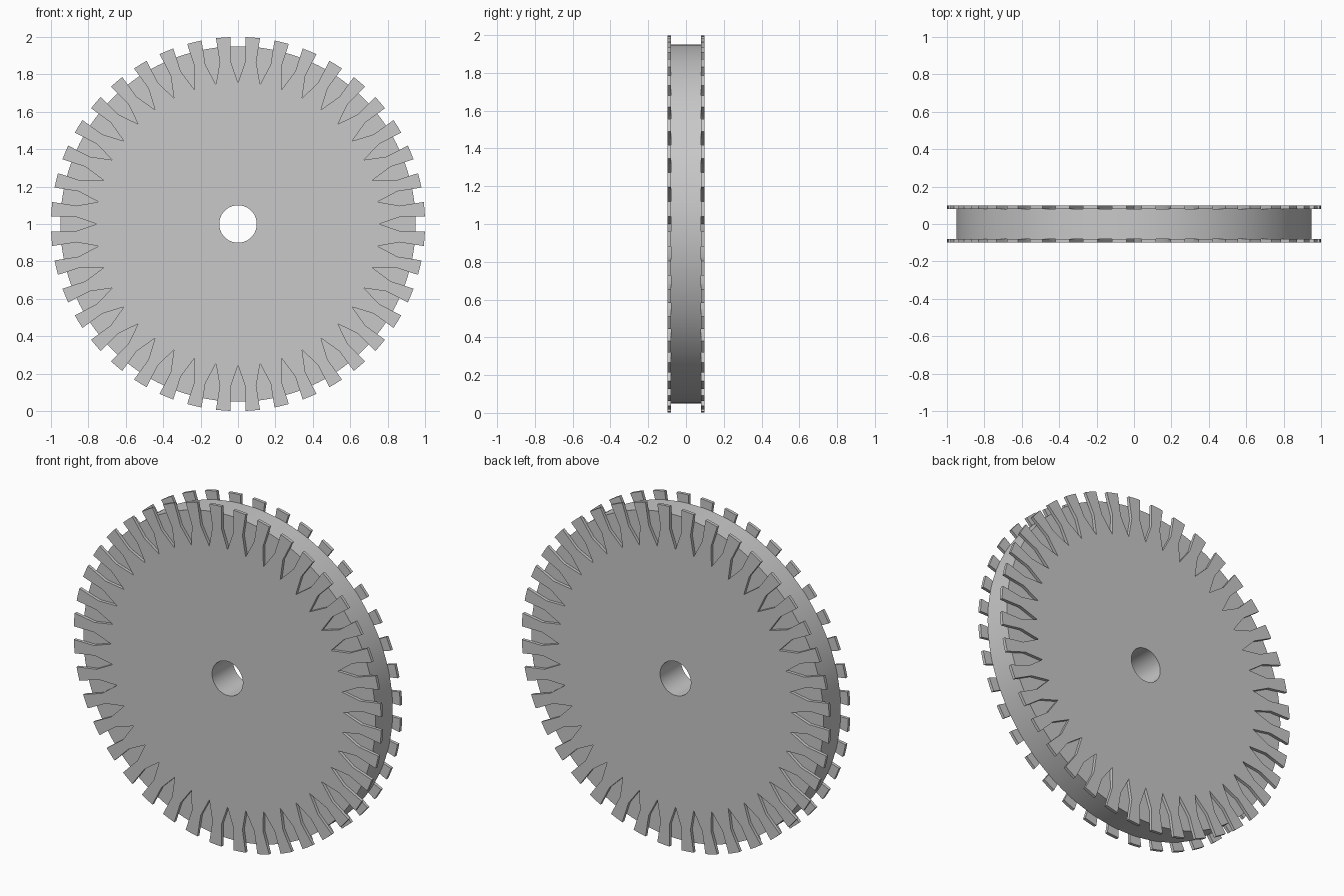
import bpy, bmesh
from math import sin, cos, asin, radians, tau

cube = bpy.data.objects.get("Cube")
if cube:
    bpy.data.objects.remove(cube, do_unlink=True)

TEETH = 40
STEP = tau / TEETH
R_BORE, R_TIP, R_BEND, R_RIM, R_TOOTH = 0.1, 0.755, 0.87, 0.95, 1.0
SLOT_HALF = 0.039            # half width of a slot
Y_FACE, Y_FLOOR = 0.098, 0.08  # outer face and slot floor, on each side

# One plain grey metal
metal = bpy.data.materials.new("grey metal")
metal.use_nodes = True
grey = (0.58, 0.58, 0.58, 1)
metal.diffuse_color = grey
metal.node_tree.nodes["Principled BSDF"].inputs["Base Color"].default_value = grey

bm = bmesh.new()


def face(points):
    bm.faces.new([bm.verts.new(p) for p in points])


def at(polar, y):
    """Place (radius, angle from the top) points in the plane y."""
    return [(r * sin(t), y, 1 + r * cos(t)) for r, t in polar]


def strip(path, y0, y1):
    """Wall along a path of polar points, from y0 to y1."""
    for a, b in zip(path, path[1:]):
        face(at([a, b], y0) + at([b, a], y1))


def slot_side(centre, sign):
    """Slot edge from its pointed tip out to the rim."""
    edge = [(r, centre + sign * asin(SLOT_HALF / r)) for r in (R_BEND, R_RIM)]
    return [(R_TIP, centre)] + edge


for i in range(TEETH):
    start, mid, end = i * STEP, (i + 0.5) * STEP, (i + 1) * STEP
    left, right = slot_side(start, 1), slot_side(end, -1)
    spread = asin(SLOT_HALF / R_TOOTH)
    tooth_top = [(R_TOOTH, start + spread), (R_TOOTH, mid), (R_TOOTH, end - spread)]
    bore = [(R_BORE, start + k * STEP / 4) for k in range(5)]

    # Rim and bore, running through the full thickness
    rim = [(R_RIM, start), left[-1], (R_RIM, mid), right[-1], (R_RIM, end)]
    strip(rim, -Y_FLOOR, Y_FLOOR)
    strip(bore, -Y_FACE, Y_FACE)

    for side in (-1, 1):
        y_face, y_floor = side * Y_FACE, side * Y_FLOOR
        tooth = left + tooth_top + right[::-1]
        # Outer face of this sector, ending in one tooth
        face(at(bore[::-1] + tooth, y_face))
        # Tooth and slot walls
        strip(tooth, y_floor, y_face)
        # Inner face of the tooth that overhangs the rim
        face(at([left[-1]] + tooth_top + [right[-1], (R_RIM, mid)], y_floor))
        # Pointed slot floor
        other = slot_side(start, -1)
        face(at(left + [(R_RIM, start)] + other[:0:-1], y_floor))

bmesh.ops.remove_doubles(bm, verts=bm.verts, dist=0.0001)
bmesh.ops.recalc_face_normals(bm, faces=bm.faces)

mesh = bpy.data.meshes.new("toothed_wheel")
bm.to_mesh(mesh)
bm.free()
mesh.materials.append(metal)
wheel = bpy.data.objects.new("toothed_wheel", mesh)
bpy.context.collection.objects.link(wheel)

# Smooth rim and bore, crisp edges elsewhere
bpy.ops.object.select_all(action="DESELECT")
wheel.select_set(True)
bpy.context.view_layer.objects.active = wheel
bpy.ops.object.shade_smooth_by_angle(angle=radians(20))
